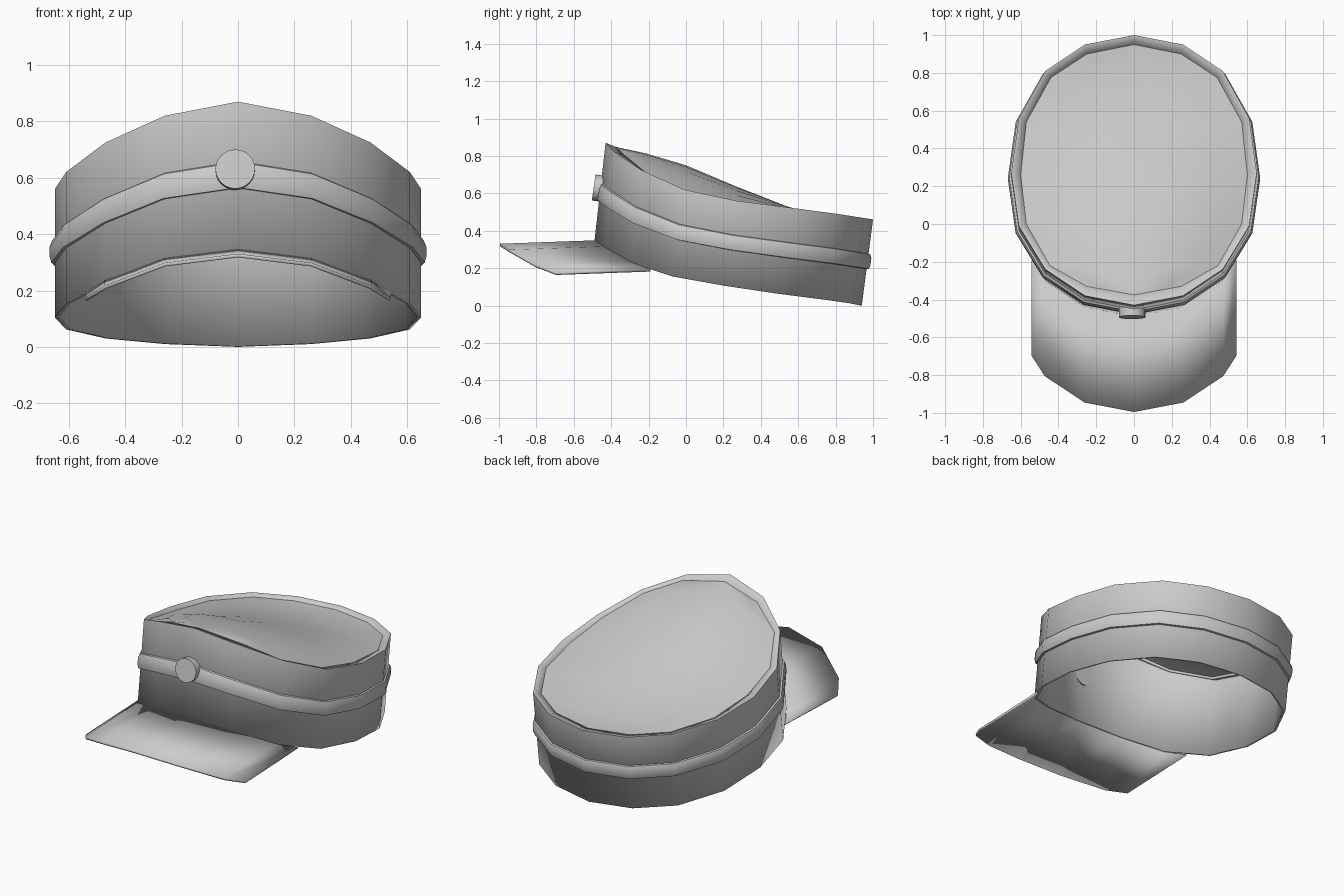
import bpy, bmesh, math
from mathutils import Vector

if "Cube" in bpy.data.objects:
    bpy.data.objects.remove(bpy.data.objects["Cube"])

# Half outlines from back centre to front centre
X = [0, .26, .47, .61, .65, .61, .47, .26, 0]
BOTTOM = [(.94, 0), (.89, .01), (.75, .03), (.5, .062), (.21, .105),
          (-.07, .155), (-.3, .23), (-.44, .31), (-.49, .34)]
TOP = [(1, .46), (.95, .468), (.81, .49), (.56, .523), (.27, .56),
       (-.01, .62), (-.24, .725), (-.38, .82), (-.43, .87)]
INNER_X = [0, .25, .44, .57, .60, .57, .445, .25, 0]
INNER = [(.95, .455), (.9, .462), (.775, .482), (.54, .515), (.26, .555),
         (.0, .615), (-.22, .715), (-.33, .805), (-.375, .848)]
RIDGE = [.455, .457, .468, .53, .64, .75, .815, .838, .848]


def full_ring(xs, yz):
    half = [Vector((x, y, z)) for x, (y, z) in zip(xs, yz)]
    return half + [Vector((-p.x, p.y, p.z)) for p in half[-2:0:-1]]


def finish(bm, name, thickness=0, offset=-1, angle=40):
    bmesh.ops.remove_doubles(bm, verts=bm.verts, dist=1e-5)
    bmesh.ops.recalc_face_normals(bm, faces=bm.faces)
    mesh = bpy.data.meshes.new(name)
    bm.to_mesh(mesh)
    bm.free()
    ob = bpy.data.objects.new(name, mesh)
    bpy.context.collection.objects.link(ob)
    bpy.ops.object.select_all(action='DESELECT')
    ob.select_set(True)
    bpy.context.view_layer.objects.active = ob
    bpy.ops.object.shade_smooth_by_angle(angle=math.radians(angle))
    if thickness:
        mod = ob.modifiers.new("thickness", 'SOLIDIFY')
        mod.thickness, mod.offset = thickness, offset
        bpy.ops.object.modifier_move_to_index(modifier=mod.name, index=0)
    return ob


def loft(bm, rings, closed=True):
    rows = [[bm.verts.new(p) for p in r] for r in rings]
    n = len(rows[0])
    for a, b in zip(rows, rows[1:]):
        for i in range(n if closed else n - 1):
            j = (i + 1) % n
            bm.faces.new((a[i], a[j], b[j], b[i]))
    return rows


low, high = full_ring(X, BOTTOM), full_ring(X, TOP)
inner = full_ring(INNER_X, INNER)
centre = Vector((0, .24, 0))

# Hollow crown wall with narrow rim
bm = bmesh.new()
loft(bm, [low, high, inner])
finish(bm, "crown_wall", .015)

# Soft sloping crown top, arched toward a central ridge
bm = bmesh.new()
STEPS = 8
rows = []
for x, (y, z), ridge in zip(INNER_X, INNER, RIDGE):
    us = [-1 + 2 * i / STEPS for i in range(STEPS + 1)]
    if x == 0:
        rows.append([bm.verts.new((0, y, z))] * (STEPS + 1))
    else:
        rows.append([bm.verts.new((u * x, y, z + (ridge - z) * (1 - u * u)))
                     for u in us])
for a, b in zip(rows, rows[1:]):
    for i in range(STEPS):
        bm.faces.new(list(dict.fromkeys((a[i], a[i + 1], b[i + 1], b[i]))))
finish(bm, "crown_top", angle=60)

# Rounded hat band that follows the wall
bm = bmesh.new()
rings = []
for t, out in [(.42, -.005), (.425, .012), (.47, .018), (.55, .018), (.595, .01), (.605, -.005)]:
    ring = []
    for a, b in zip(low, high):
        p = a.lerp(b, t)
        d = Vector((p.x, p.y - centre.y, 0)).normalized()
        ring.append(p + d * out)
    rings.append(ring)
loft(bm, rings)
finish(bm, "hat_band")

# Visor swept forward from the front lower edge
bm = bmesh.new()
half = [(.54, -.19, .187), (.47, -.3, .23), (.26, -.44, .31), (0, -.49, .342)]
back = [Vector(p) for p in half] + [Vector((-x, y, z)) for x, y, z in half[-2::-1]]
front = [p + Vector((0, -.505, -.018)) for p in back]
loft(bm, [back, front], closed=False)
finish(bm, "visor", .013, 0)

# Round front badge, passing through the wall
bm = bmesh.new()
bmesh.ops.create_cone(bm, cap_ends=True, segments=24, radius1=.07, radius2=.07, depth=.06)
badge = finish(bm, "front_badge")
badge.location = (-.01, -.464, .627)
badge.rotation_euler = (math.radians(82), 0, 0)
